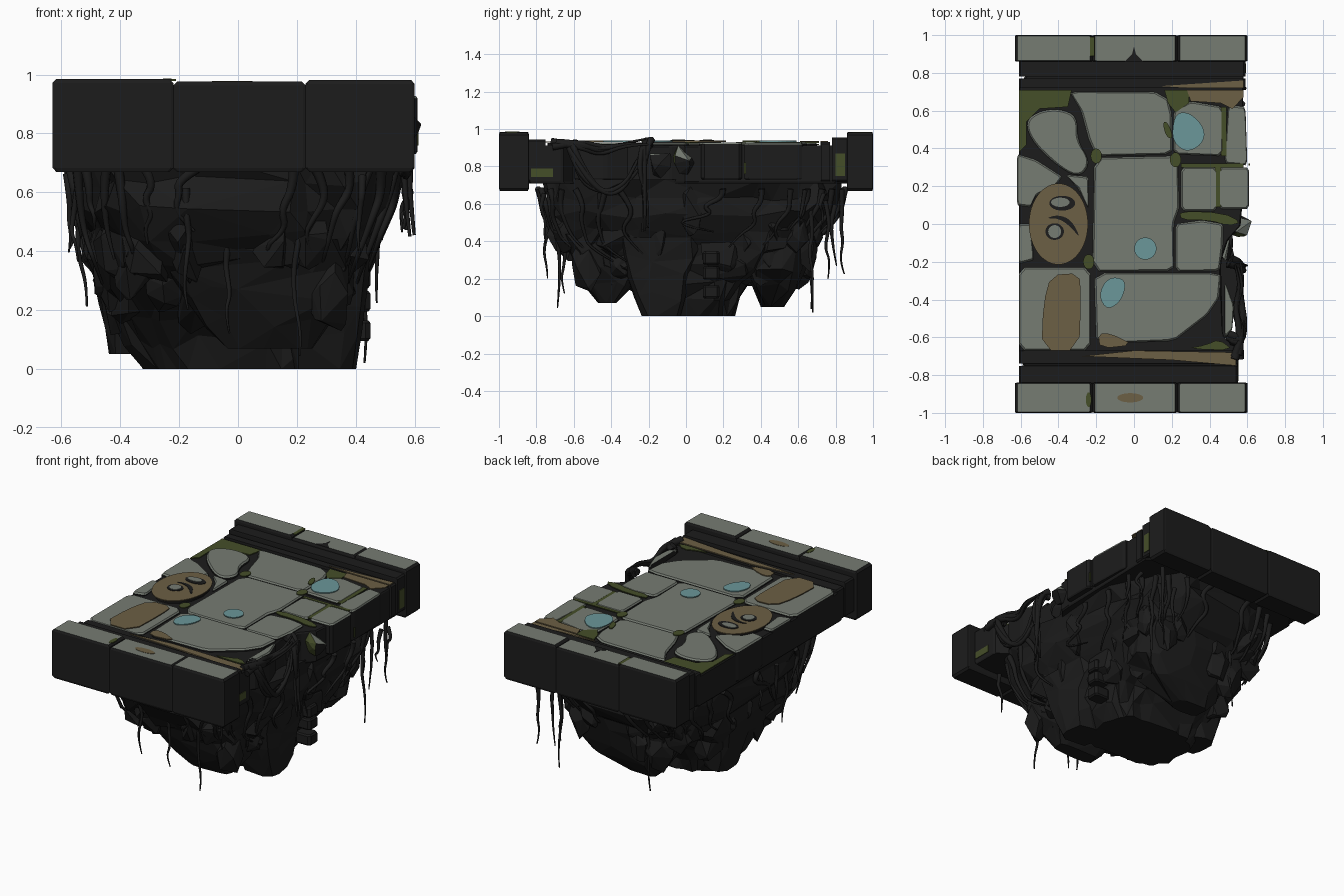
import bpy, bmesh, math, random
from mathutils import Vector

random.seed(7)
if "Cube" in bpy.data.objects:
    bpy.data.objects.remove(bpy.data.objects["Cube"], do_unlink=True)


def material(name, *rgb):
    mat = bpy.data.materials.new(name)
    mat.use_nodes = True
    mat.diffuse_color = (*rgb, 1)
    mat.node_tree.nodes["Principled BSDF"].inputs["Base Color"].default_value = (*rgb, 1)
    return mat


dark = material("dark rock", .0115, .0115, .0115)
grey = material("grey paving", .18, .2, .17)
moss = material("olive moss", .06, .077, .022)
earth = material("brown earth", .15, .115, .058)
water = material("pale cyan", .145, .31, .32)


def finish(name, bm, mats):
    mesh = bpy.data.meshes.new(name)
    bm.to_mesh(mesh)
    bm.free()
    for mat in mats:
        mesh.materials.append(mat)
    obj = bpy.data.objects.new(name, mesh)
    bpy.context.collection.objects.link(obj)
    return obj


def loft(bm, rings):
    """Skin a stack of equal rings, cap both ends and turn the faces outward."""
    loops = [[bm.verts.new(p) for p in ring] for ring in rings]
    n = len(loops[0])
    for low, high in zip(loops, loops[1:]):
        for i in range(n):
            j = (i + 1) % n
            bm.faces.new((low[i], low[j], high[j], high[i]))
    bm.faces.new(loops[0][::-1])
    bm.faces.new(loops[-1])
    bmesh.ops.recalc_face_normals(bm, faces=bm.faces[:])


def cut_corners(pts, ratio, times):
    for _ in range(times):
        pts = [a.lerp(b, r) for a, b in zip(pts, pts[1:] + pts[:1]) for r in (ratio, 1 - ratio)]
    return pts


# Outlines are in hundredths of a unit, as x, y pairs; faces looking up more than slope take the top colour
def block(name, outline, low, high, top=grey, side=dark, bevel=.009, ratio=.08, times=1, slope=.3):
    pts = [Vector(p) / 100 for p in zip(outline[::2], outline[1::2])]
    pts = cut_corners(pts, ratio, times)
    mid = sum(pts, Vector((0, 0))) / len(pts)
    inner = [p - (p - mid).normalized() * bevel for p in pts]
    levels = [(pts, low), (pts, high)]
    if bevel:
        levels = [(inner, low), (pts, low + bevel), (pts, high - bevel), (inner, high)]
    bm = bmesh.new()
    loft(bm, [[(p.x, p.y, z) for p in ring] for ring, z in levels])
    for f in bm.faces:
        f.material_index = int(f.normal.z > slope)
    return finish(name, bm, (side, top))


def rect(x0, x1, y0, y1):
    return [x0, y0, x1, y0, x1, y1, x0, y1]


def patch(name, outline, mat, z=.932, times=2):
    return block(name, outline, z, z + .006, mat, mat, 0, .25, times)


def oval(x, y, rx, ry, sides=14):
    turns = [math.tau * i / sides for i in range(sides)]
    return [c for t in turns for c in (x + rx * math.cos(t), y + ry * math.sin(t))]


# Curbs at both ends, three blocks each
for end, y0, y1 in (("front", -100, -84), ("back", 86, 100)):
    for part, x0, x1, top in (("left", -63, -22, .985), ("middle", -22, 23, .976), ("right", 23, 60, .982)):
        block(end + "_curb_" + part, rect(x0, x1, y0, y1), .67, top, ratio=.02, slope=.9, bevel=.013)
patch("back_curb_moss", rect(-24, -21, 89, 99), moss, .979, 0)
patch("front_curb_moss", oval(-24, -93, 1.5, 4), moss, .981)
patch("curb_notch", [-5, 86, 5, 86, 1, 90, 0, 94, -1, 90], dark, .972, 0)
patch("curb_stain", oval(-2, -92, 7, 2.5), earth, .972, 1)

# Slab with a broken right edge, and stepped gutters
block("slab", [-61, -85, 55, -85, 55, -66, 47, -60, 46, -20, 50, -8, 57, 0, 58, 87, -61, 87],
      .71, .912, dark)
for name, y0, y1, top in (("front_gutter_low", -74, -67, .925), ("front_gutter_high", -85, -75, .945),
                          ("back_gutter_low", 72, 77, .93), ("back_gutter_high", 78, 87, .955)):
    block(name, rect(-61, 55 if y0 < 0 else 59, y0, y1), .72, top, dark, ratio=.02)

# Paving stones
paving = {
    "upper_middle": [-34, 70, 11, 70, 18, 66, 20, 58, 20, 37, -20, 36, -24, 45, -28, 60],
    "centre": [-21, 35, 23, 36, 24, 9, 21, 0, 21, -25, -22, -25],
    "cyan_corner": [21, 37, 47, 36, 47, 62, 30, 65, 21, 60],
    "right_edge": [48, 32, 60, 31, 59, 62, 50, 63],
    "right_inner": rect(25, 44, 7, 30),
    "right_outer": rect(45, 61, 8, 30),
    "right_broken": [22, -25, 45, -25, 47, -12, 47, 0, 36, 2, 22, 0],
    "lower_middle": [-21, -26, 46, -26, 45, -39, 39, -48, 21, -62, -20, -63],
    "lower_left": rect(-61, -23, -67, -23),
    "left_edge": [-62, 37, -52, 34, -38, 25, -41, 21, -52, 15, -55, 9, -62, 10],
    "left_wedge": [-36, 26, -24, 25, -24, 8, -29, 18],
    "left_sliver": [-61, 0, -55, 0, -53, -19, -61, -21],
    "broken_chip": [48, -30, 53, -43, 52, -56, 48, -60],
    "corner_chip": [51, -84, 55, -84, 55, -78, 52, -79],
}
for name, outline in paving.items():
    block("paving_" + name, outline, .73, .93 + random.uniform(-.004, .002))
block("paving_round", [-58, 54, -50, 60, -39, 61, -30, 57, -30, 44, -23, 33, -28, 25, -37, 28, -53, 42],
      .73, .932, ratio=.25, times=2)
block("paving_under_emblem", oval(-40, 0, 15, 20), .8, .93, dark)

# Round painted emblem
patch("emblem_disc", oval(-40, 0, 16, 22), earth, .932)
patch("emblem_upper_rim", oval(-38, 11, 7, 4), dark, .935)
patch("emblem_upper_eye", oval(-39, 11.5, 5, 2.5), grey, .938)
patch("emblem_lower_rim", oval(-42, -4, 5, 4.5), dark, .935)
patch("emblem_lower_eye", oval(-42, -4, 3.5, 3.5), grey, .938)
patch("emblem_sweep", [-47, 3, -40, 5, -33, 2, -28, -8, -34, -1, -40, 3], dark, .935)

# Moss, earth and water patches
patch("moss_corner", [-61, 71, -33, 71, -35, 62, -50, 61, -57, 54, -57, 42, -61, 38], moss, .914, 0)
patch("moss_top", [16, 71, 29, 71, 29, 64, 22, 59, 18, 64], moss, .926, 0)
patch("moss_joint", [15, 54, 18, 54, 21, 45, 17, 46], moss)
patch("moss_strip", [24, 7, 47, 6, 57, 1, 50, -1, 40, 2, 25, 2], moss, .924, 1)
patch("moss_gap", rect(43, 46, 9, 31), moss, .922, 0)
patch("moss_right", rect(46, 49, 36, 62), moss, .922, 0)
patch("moss_low", [28, -66, 53, -67, 45, -61, 38, -64], moss, .927, 1)
patch("moss_right_row", rect(25, 58, 30, 32), moss, .922, 0)
for x, y in ((-20, 36), (-24, -20), (22, 34)):
    patch("moss_tuft", oval(x, y, 3, 4), moss)
patch("earth_lower_left", [-44, -27, -29, -26, -28, -38, -29, -67, -49, -67, -48, -42], earth, times=1)
patch("earth_lower_middle", [-19, -58, -12, -58, 0, -64, -18, -66], earth, times=1)
patch("earth_front_strip", [-28, -70, 0, -67, 54, -68, 54, -75, 20, -72], earth, .927, 0)
patch("earth_back_strip", [14, 73, 58, 76, 58, 72, 30, 72], earth, .931, 0)
patch("earth_back_corner", [28, 71, 58, 71, 58, 67, 52, 61, 46, 64, 30, 65], earth, .931, 0)
patch("water_large", [20, 48, 22, 59, 30, 59, 38, 50, 36, 42, 28, 38, 22, 42], water)
patch("water_small", oval(6, -13, 6, 6), water)
patch("water_lower", [-19, -38, -14, -28, -4, -29, -6, -40, -14, -46], water)
for x, y0, y1, low, high in ((55, -83, -71, .745, .79), (59, 80, 85, .75, .87), (61, 31, 32, .76, .82)):
    block("side_moss", rect(x - .4, x + .4, y0, y1), low, high, moss, moss, 0, .02)

# Hanging rock: profile rows are z, x range, y range
BODY = [(73, -58, 56, -80, 86), (55, -56, 53, -77, 83), (37, -52, 46, -69, 67),
        (22, -46, 40, -34, 38), (10, -40, 36, -23, 29), (0, -32, 30, -20, 26)]
FRONT = [(44, -36, 42, -68, -15), (20, -16, 36, -57, -25), (7, -4, 26, -47, -37)]
BACK = [(46, -50, 46, 20, 72), (20, -26, 40, 32, 62), (5, -15, 8, 40, 53)]


def surface(rows, t, z, scale=1):
    """Point on a rounded-box cross-section at turn t and height z."""
    z = max(min(z, rows[0][0]), rows[-1][0])
    for a, b in zip(rows, rows[1:]):
        if z >= b[0]:
            f = (a[0] - z) / (a[0] - b[0])
            x0, x1, y0, y1 = (p + (q - p) * f for p, q in zip(a[1:], b[1:]))
            break
    c, s = math.cos(t), math.sin(t)
    rim = [math.copysign(abs(v) ** .55, v) * scale for v in (c, s)]
    return Vector(((x0 + x1) / 2 + rim[0] * (x1 - x0) / 2, (y0 + y1) / 2 + rim[1] * (y1 - y0) / 2, z)) / 100


def rock(name, rows, sides, steps):
    top, bottom = rows[0][0], rows[-1][0]
    rings = []
    for k in range(steps + 1):
        z = top + (bottom - top) * k / steps
        ring = []
        for i in range(sides):
            p = surface(rows, math.tau * (i + random.uniform(-.3, .3)) / sides, z, random.uniform(.9, 1.02))
            p.z += random.uniform(-.025, .025) if 0 < k < steps else 0
            ring.append(p)
        rings.append(ring)
    bm = bmesh.new()
    loft(bm, rings)
    bmesh.ops.triangulate(bm, faces=bm.faces[:])
    return finish(name, bm, [dark])


rock("rock_body", BODY, 30, 8)
rock("rock_front_tooth", FRONT, 12, 4)
rock("rock_back_tooth", BACK, 12, 4)
rock("rock_right_foot", [(42, 10, 47, -42, 12), (0, 18, 41, -24, -2)], 9, 4)
rock("rock_left_foot", [(42, -52, -18, -8, 36), (5, -44, -28, 4, 26)], 9, 4)


def chunk(name, centre, size, mats=(dark,)):
    bm = bmesh.new()
    for _ in range(16):
        d = Vector([random.gauss(0, 1) for _ in range(3)]).normalized()
        bm.verts.new(centre + Vector([a * b for a, b in zip(d, size)]))
    bmesh.ops.convex_hull(bm, input=bm.verts[:])
    bmesh.ops.recalc_face_normals(bm, faces=bm.faces[:])
    if len(mats) > 1:
        for f in bm.faces:
            f.material_index = 1 if f.normal.z > .7 else 2 if f.normal.y < -.6 else 0
    return finish(name, bm, mats)


# Tall boulders bulging from the rock
for rows, count in ((BODY, 40), (FRONT, 12), (BACK, 10)):
    for i in range(count):
        spot = surface(rows, i * 2.4, random.uniform(24, 60), .86)
        chunk("boulder", spot, [random.uniform(.06, .1), random.uniform(.07, .12), random.uniform(.1, .17)])
for z in (31, 23, 13):
    block("brick_column", rect(34, 45, 9, 18), z / 100 - .035, z / 100 + .035, dark, ratio=.15)
chunk("edge_rubble", Vector((.56, -.01, .84)), (.07, .06, .09), (dark, grey, moss))
chunk("edge_rubble", Vector((.48, -.13, .82)), (.04, .07, .1), (dark, grey, dark))


def strands(name, paths, width):
    curve = bpy.data.curves.new(name, "CURVE")
    curve.dimensions = "3D"
    curve.bevel_depth = width
    curve.bevel_resolution = 1
    curve.resolution_u = 4
    curve.use_fill_caps = True
    for path in paths:
        line = curve.splines.new("NURBS")
        line.points.add(len(path) - 1)
        line.use_endpoint_u = True
        line.order_u = 3
        for i, p in enumerate(path):
            line.points[i].co = (*p, 1)
            line.points[i].radius = 1 - .75 * i / (len(path) - 1)
    curve.materials.append(dark)
    bpy.context.collection.objects.link(bpy.data.objects.new(name, curve))


def wobble(path, amount):
    return [Vector(p) / 100 + Vector([random.uniform(-amount, amount) for _ in range(3)]) for p in path]


# Roots clinging to the rock face
clinging = []
for i in range(30):
    t = i * math.tau / 30
    drop = random.uniform(4, 8)
    clinging.append([surface(BODY, t + random.uniform(-.06, .06), 68 - drop * k, 1) for k in range(6)])
strands("clinging_roots", clinging, .018)

# Loose hanging roots: x, y, top z, tip z
hanging = []
for x, y, top, tip in ((-18, -75, 60, 20), (-4, -66, 48, 11), (20, -69, 55, 3), (43, 67, 55, 3),
                       (-20, 66, 50, 5), (42, 76, 60, 20), (34, 79, 60, 28), (46, 83, 66, 21),
                       (-57, -10, 66, 38), (-53, -25, 60, 21), (-55, -35, 66, 35), (-56, 5, 66, 40),
                       (57, 72, 66, 46), (56, 62, 66, 48), (42, -76, 66, 40)):
    hanging.append(wobble([(x, y, top + (tip - top) * k / 5) for k in range(6)], .018))
strands("hanging_roots", hanging, .014)

# Vine tangle over the broken right edge
loop = [(50, -60, 92), (57, -63, 95), (58, -55, 74), (58, -42, 65), (57, -32, 70), (56, -25, 84), (52, -20, 93)]
fall = [(50, -19, 92), (56, -22, 92), (58, -23, 78), (57, -22, 62), (58, -22, 46)]
edge = [(54, -70, 92), (57, -58, 92), (54, -45, 88), (57, -32, 91), (54, -20, 93)]
strands("vine_tangle", [wobble(p, .022) for p in (loop, fall, edge) for _ in range(4)], .022)
